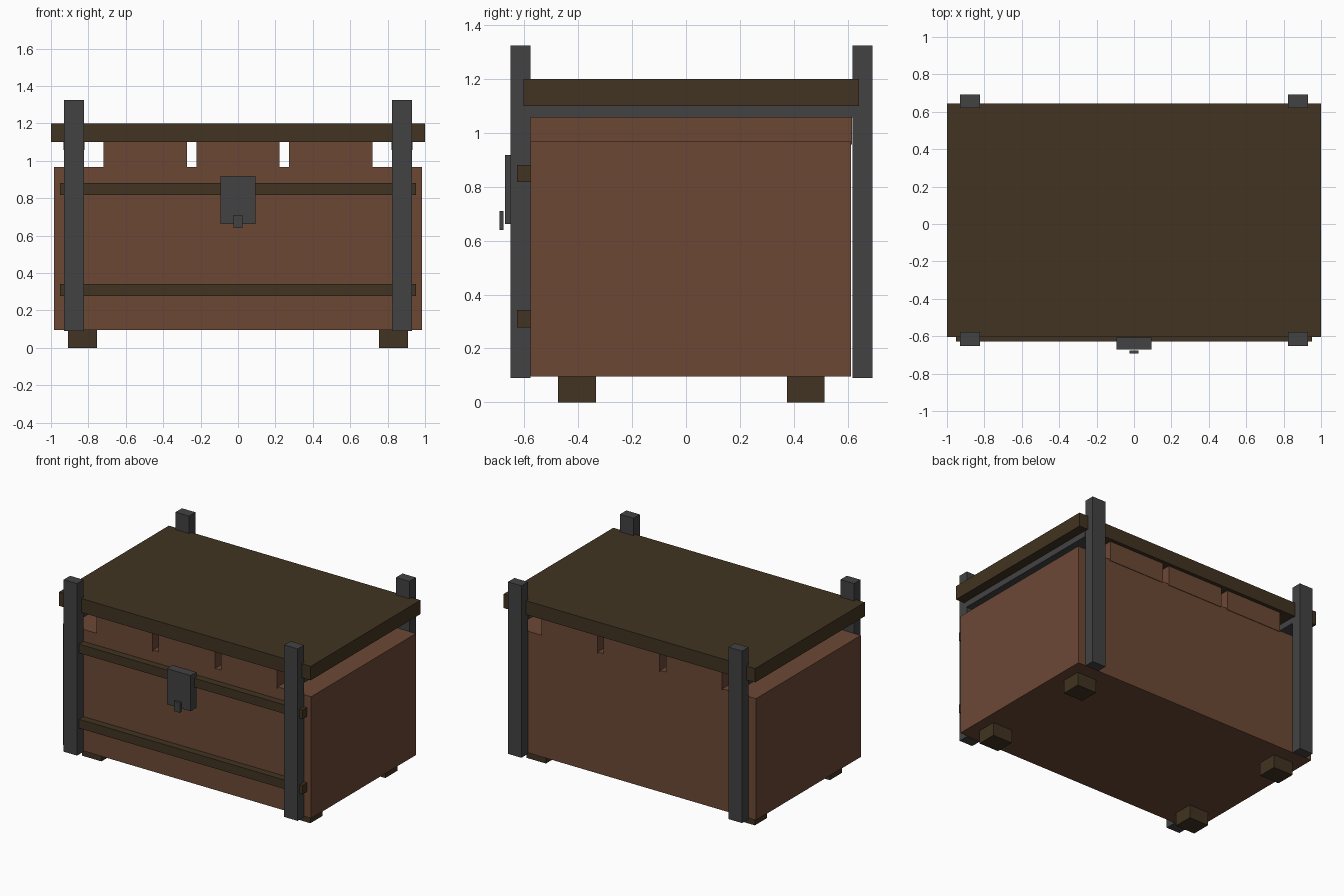
import bpy
import bmesh

default = bpy.data.objects.get("Cube")
if default:
    bpy.data.objects.remove(default, do_unlink=True)


def make_material(name, rgb):
    mat = bpy.data.materials.new(name)
    mat.use_nodes = True
    colour = (*rgb, 1.0)
    mat.diffuse_color = colour
    mat.node_tree.nodes["Principled BSDF"].inputs["Base Color"].default_value = colour
    return mat


red_wood = make_material("reddish wood", (0.150, 0.064, 0.036))
dark_wood = make_material("dark wood", (0.053, 0.034, 0.015))
iron = make_material("dark iron", (0.055, 0.055, 0.056))


def box(name, x, y, z, mat):
    """Box spanning the given (low, high) range on each axis."""
    bm = bmesh.new()
    bmesh.ops.create_cube(bm, size=1)
    for v in bm.verts:
        v.co = [r[0] if c < 0 else r[1] for c, r in zip(v.co, (x, y, z))]
    mesh = bpy.data.meshes.new(name)
    bm.to_mesh(mesh)
    bm.free()
    mesh.materials.append(mat)
    obj = bpy.data.objects.new(name, mesh)
    bpy.context.collection.objects.link(obj)
    return obj


def mirrored(low, high, side):
    return tuple(sorted((low * side, high * side)))


# Chest body and lid
box("chest_body", (-0.985, 0.985), (-0.577, 0.613), (0.095, 0.968), red_wood)
box("lid", (-1, 1), (-0.603, 0.643), (1.1, 1.2), dark_wood)

# Three blocks between body and lid
for label, x in (("right", -0.495), ("middle", 0), ("left", 0.495)):
    box(f"{label}_lid_block", (x - 0.223, x + 0.223), (-0.581, 0.617),
        (0.958, 1.1), red_wood)

# Posts, lid rails and feet on both sides
ends = {"front": ((-0.651, -0.578), (-0.475, -0.335)),
        "back": ((0.619, 0.692), (0.375, 0.515))}
for side, label in ((1, "left"), (-1, "right")):
    post_x = mirrored(0.823, 0.93, side)
    for end, (post_y, foot_y) in ends.items():
        box(f"{end}_{label}_post", post_x, post_y, (0.09, 1.325), iron)
        box(f"{end}_{label}_foot", mirrored(0.753, 0.908, side), foot_y,
            (0, 0.095), dark_wood)
    box(f"{label}_lid_rail", mirrored(0.82, 0.933, side), (-0.578, 0.619),
        (1.057, 1.1), iron)

# Wooden battens across the front
for label, z in (("lower", 0.31), ("upper", 0.85)):
    box(f"{label}_batten", (-0.952, 0.952), (-0.628, -0.577),
        (z - 0.032, z + 0.032), dark_wood)

# Latch plate and its catch
box("latch_plate", (-0.094, 0.094), (-0.672, -0.607), (0.662, 0.918), iron)
box("latch_catch", (-0.025, 0.025), (-0.693, -0.677), (0.64, 0.711), iron)
